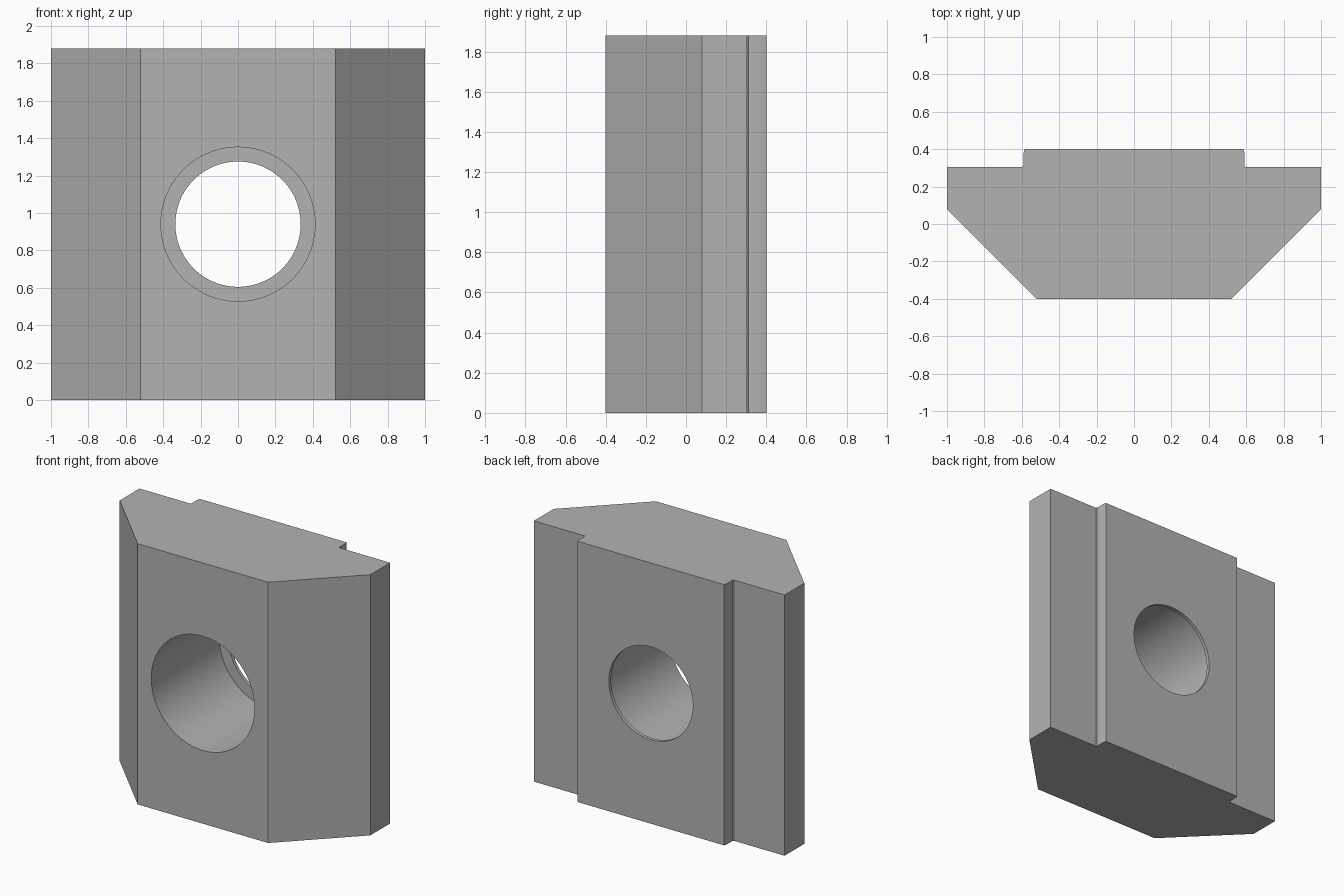
import bpy, bmesh, math

cube = bpy.data.objects.get("Cube")
if cube:
    bpy.data.objects.remove(cube, do_unlink=True)

HEIGHT = 1.88

steel = bpy.data.materials.new("grey steel")
steel.use_nodes = True
colour = (0.45, 0.45, 0.45, 1)
steel.diffuse_color = colour
steel.node_tree.nodes["Principled BSDF"].inputs["Base Color"].default_value = colour

# Half of the cross-section, front to back, mirrored across x
half = [(0.52, -0.4), (1, 0.08), (1, 0.305), (0.597, 0.305),
        (0.59, 0.312), (0.59, 0.38), (0.585, 0.4)]
outline = half + [(-x, y) for x, y in reversed(half)]

# Nut body: extruded cross-section
bm = bmesh.new()
base = bm.faces.new([bm.verts.new((x, y, 0)) for x, y in outline])
top = bmesh.ops.extrude_face_region(bm, geom=[base])["geom"]
bmesh.ops.translate(bm, vec=(0, 0, HEIGHT),
                    verts=[v for v in top if isinstance(v, bmesh.types.BMVert)])
bmesh.ops.recalc_face_normals(bm, faces=bm.faces)
mesh = bpy.data.meshes.new("slot_nut_body")
bm.to_mesh(mesh)
bm.free()
mesh.materials.append(steel)
body = bpy.data.objects.new("slot_nut_body", mesh)
bpy.context.collection.objects.link(body)


def bore(name, radius, y_start, y_end):
    """Cut a round hole along y through the body."""
    bpy.ops.mesh.primitive_cylinder_add(
        vertices=96, radius=radius, depth=y_end - y_start,
        location=(0, (y_start + y_end) / 2, HEIGHT / 2),
        rotation=(math.pi / 2, 0, 0))
    cutter = bpy.context.object
    cutter.name = name
    cutter.hide_render = True
    cutter.data.materials.append(steel)
    cut = body.modifiers.new(name, "BOOLEAN")
    cut.operation = "DIFFERENCE"
    cut.solver = "EXACT"
    cut.object = cutter
    bpy.ops.object.select_all(action="DESELECT")
    body.select_set(True)
    bpy.context.view_layer.objects.active = body
    bpy.ops.object.modifier_apply(modifier=name)
    bpy.data.objects.remove(cutter, do_unlink=True)


# Wide bore from the front, leaving a thin lip around the back opening
bore("wide_bore", 0.412, -0.5, 0.375)
bore("back_opening", 0.335, 0.2, 0.5)

bpy.ops.object.shade_smooth_by_angle(angle=math.radians(15))
